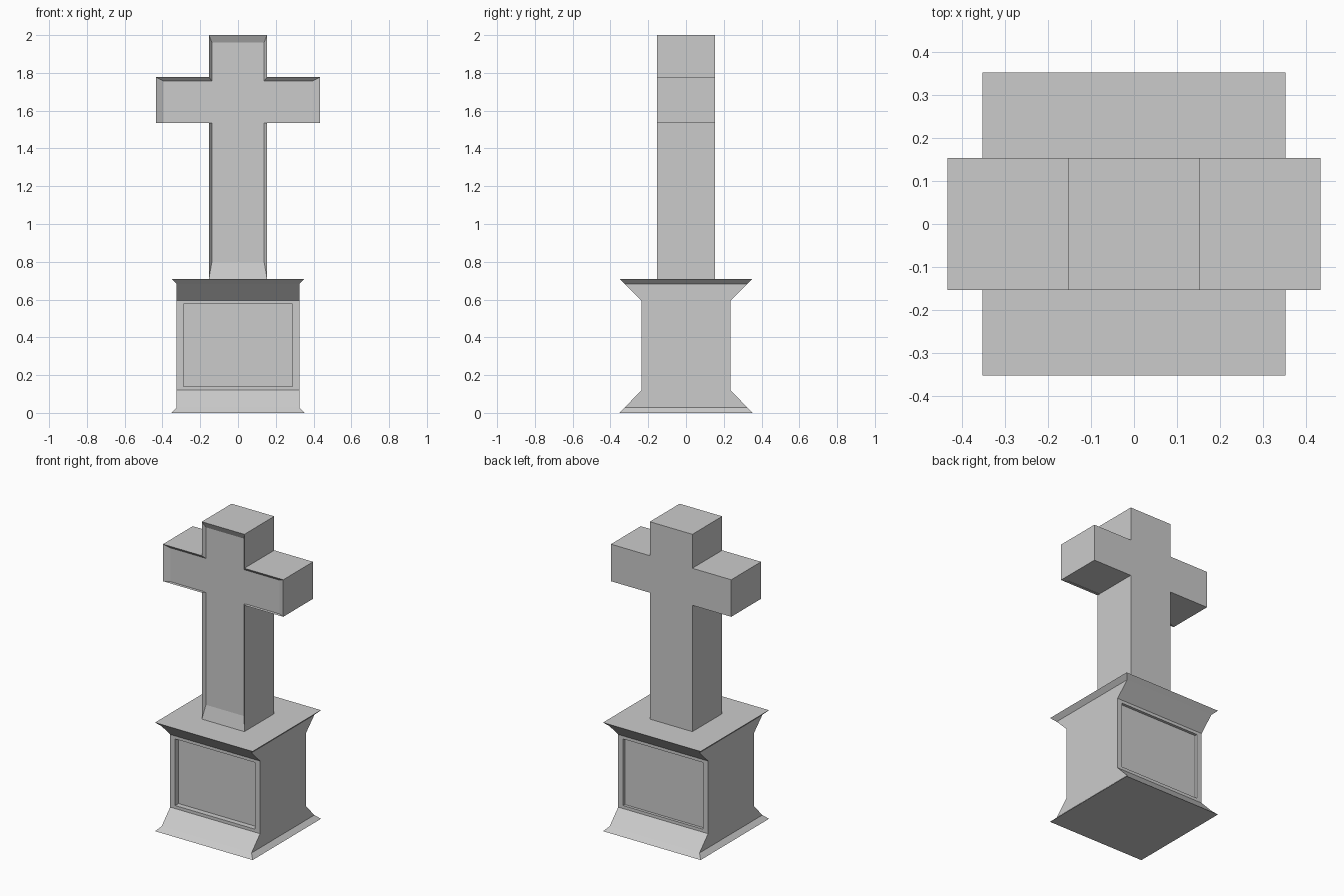
import bpy, bmesh

if "Cube" in bpy.data.objects:
    bpy.data.objects.remove(bpy.data.objects["Cube"])


def finish(bm, name):
    bmesh.ops.recalc_face_normals(bm, faces=bm.faces)
    mesh = bpy.data.meshes.new(name)
    bm.to_mesh(mesh)
    bm.free()
    obj = bpy.data.objects.new(name, mesh)
    bpy.context.collection.objects.link(obj)
    return obj


def loft(bm, rings):
    """Skin equal-length closed loops of points and cap both ends."""
    loops = [[bm.verts.new(p) for p in ring] for ring in rings]
    for a, b in zip(loops, loops[1:]):
        for i in range(len(a)):
            j = (i + 1) % len(a)
            bm.faces.new((a[i], a[j], b[j], b[i]))
    bm.faces.new(loops[0])
    bm.faces.new(loops[-1])
    bmesh.ops.recalc_face_normals(bm, faces=bm.faces)
    bm.normal_update()


# Pedestal: levels of (z, half width, half depth) with splayed foot and cap
levels = [(0, .353, .353), (.028, .325, .325), (.12, .325, .236),
          (.595, .325, .236), (.683, .325, .325), (.71, .353, .353)]
bm = bmesh.new()
loft(bm, [[(sx * hx, sy * hy, z) for sx, sy in ((-1, -1), (1, -1), (1, 1), (-1, 1))]
          for z, hx, hy in levels])

# Recessed panels on front and back
walls = [f for f in bm.faces
         if abs(f.normal.y) > .99 and .3 < f.calc_center_median().z < .4]
for panel in walls:
    depth = .035 if panel.normal.y < 0 else .018
    inward = -panel.normal.copy()
    bmesh.ops.inset_individual(bm, faces=[panel], thickness=.028)
    for v in panel.verts:
        v.co.x = .289 if v.co.x > 0 else -.289
    floor = bmesh.ops.extrude_discrete_faces(bm, faces=[panel])["faces"][0]
    for v in floor.verts:
        v.co += inward * depth
finish(bm, "pedestal")


# Cross: solid outline with a shallow sloped recess in the front
def cross_ring(y, stem, arm, base, low, high, top):
    half = [(stem, base), (stem, low), (arm, low), (arm, high), (stem, high), (stem, top)]
    return [(x, y, z) for x, z in half] + [(-x, y, z) for x, z in reversed(half)]


outer = (.154, .435, .71, .1 + 1.436, 1.778, 2.0)
inner = (.138, .395, .80, 1.534, 1.757, 1.96)
bm = bmesh.new()
loft(bm, [cross_ring(.154, *outer),
          cross_ring(-.154, *outer),
          cross_ring(-.134, *inner)])
finish(bm, "cross")
